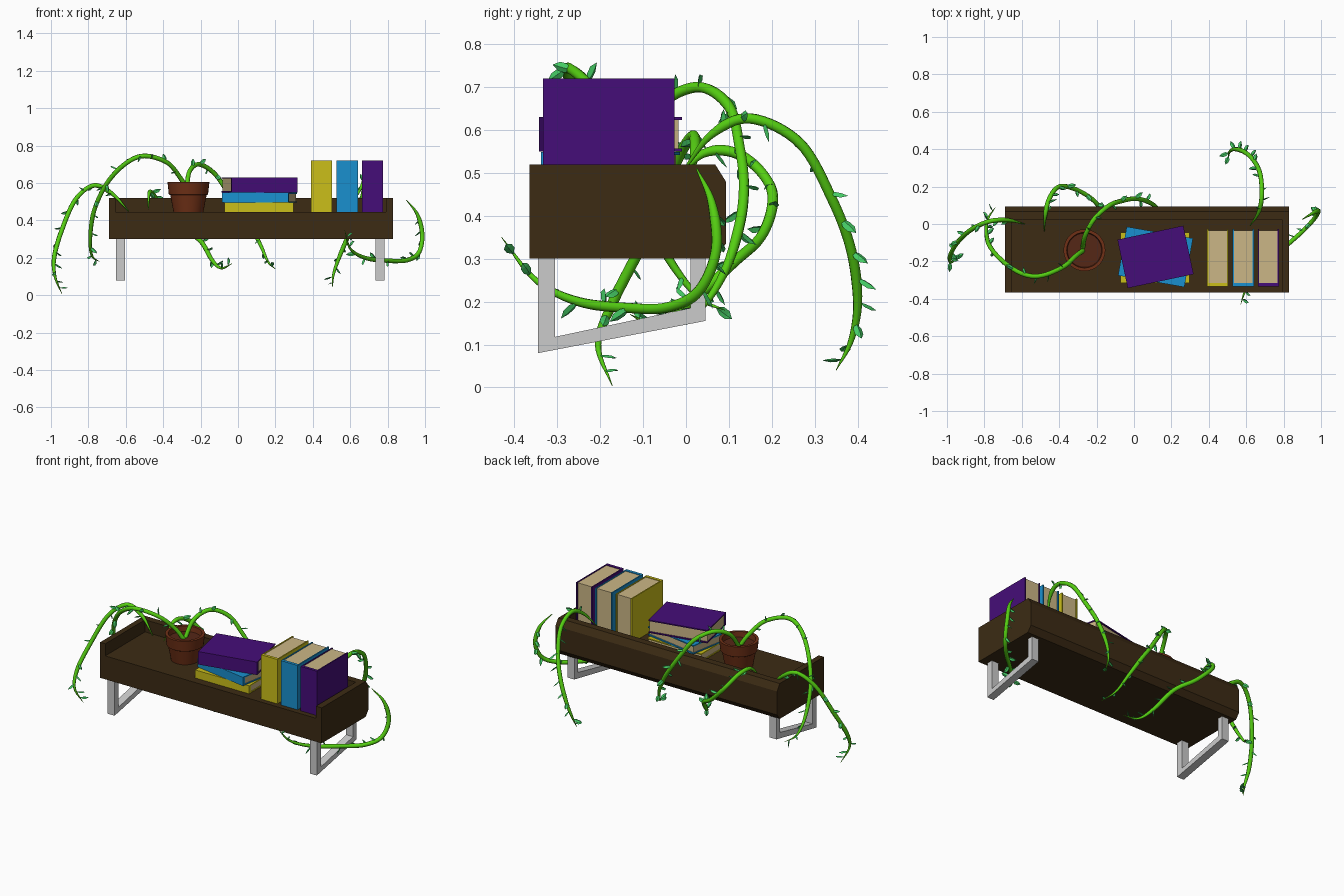
import bpy, bmesh, math, random
from mathutils import Vector, Matrix

if "Cube" in bpy.data.objects:
    bpy.data.objects.remove(bpy.data.objects["Cube"])

random.seed(4)


def mat(name, rgb):
    m = bpy.data.materials.new(name)
    m.diffuse_color = (*rgb, 1)
    m.use_nodes = True
    m.node_tree.nodes["Principled BSDF"].inputs["Base Color"].default_value = m.diffuse_color
    return m


WOOD = mat("dark_wood", (0.045, 0.024, 0.007))
CLAY = mat("clay", (0.16, 0.03, 0.008))
SOIL = mat("soil", (0.09, 0.02, 0.008))
PAPER = mat("paper", (0.60, 0.47, 0.24))
YELLOW = mat("yellow_cover", (0.60, 0.52, 0.01))
BLUE = mat("blue_cover", (0.01, 0.28, 0.62))
PURPLE = mat("purple_cover", (0.06, 0.004, 0.19))
VINE = mat("vine_green", (0.09, 0.62, 0.006))
LEAF = mat("leaf_green", (0.06, 0.60, 0.13))


def finish(name, bm, material=None):
    me = bpy.data.meshes.new(name)
    bmesh.ops.recalc_face_normals(bm, faces=bm.faces)
    bm.to_mesh(me)
    bm.free()
    ob = bpy.data.objects.new(name, me)
    bpy.context.collection.objects.link(ob)
    if material:
        me.materials.append(material)
    return ob


def smooth(ob, angle=40):
    bpy.ops.object.select_all(action='DESELECT')
    ob.select_set(True)
    bpy.context.view_layer.objects.active = ob
    bpy.ops.object.shade_smooth_by_angle(angle=math.radians(angle))


def extrude_x(name, profile, x0, x1, material=None):
    """Extrude a (y, z) outline from x0 to x1."""
    bm = bmesh.new()
    face = bm.faces.new([bm.verts.new((x0, y, z)) for y, z in profile])
    geo = bmesh.ops.extrude_face_region(bm, geom=[face])["geom"]
    for v in geo:
        if isinstance(v, bmesh.types.BMVert):
            v.co.x = x1
    # the start face is kept as the end cap
    return finish(name, bm, material)


def lathe(name, profile, centre, material, steps=32):
    bm = bmesh.new()
    vs = [bm.verts.new((r, 0, z)) for r, z in profile]
    es = [bm.edges.new(p) for p in zip(vs, vs[1:])]
    bmesh.ops.spin(bm, geom=vs + es, axis=(0, 0, 1), cent=(0, 0, 0),
                   steps=steps, angle=2 * math.pi)
    bmesh.ops.remove_doubles(bm, verts=bm.verts, dist=1e-4)
    bmesh.ops.translate(bm, verts=bm.verts, vec=centre)
    ob = finish(name, bm, material)
    smooth(ob)
    return ob


# Shelf: floor with back wall, and two end walls
back = [(0.065, 0.30), (0.093, 0.335), (0.093, 0.48), (0.068, 0.52)]
extrude_x("shelf_floor_and_back",
          [(-0.365, 0.30)] + back + [(0.025, 0.52), (0.025, 0.445), (-0.365, 0.445)],
          -0.655, 0.79, WOOD)
end = [(-0.365, 0.30)] + back + [(-0.365, 0.52)]
extrude_x("left_end_wall", end, -0.69, -0.655, WOOD)
extrude_x("right_end_wall", end, 0.79, 0.83, WOOD)

# Legs: U-shaped frames with a sloping foot bar
leg = [(-0.345, 0.30), (-0.345, 0.08), (0.045, 0.155), (0.045, 0.30),
       (0.01, 0.30), (0.01, 0.185), (-0.305, 0.118), (-0.305, 0.30)]
extrude_x("left_leg_frame", leg, -0.653, -0.605)
extrude_x("right_leg_frame", leg, 0.735, 0.782)

# Plant pot with rim, and soil
pot = (-0.265, -0.14, 0)
lathe("plant_pot", [(0, 0.445), (0.08, 0.445), (0.097, 0.535), (0.105, 0.54),
                    (0.112, 0.605), (0.095, 0.605), (0.09, 0.56)], pot, CLAY)
lathe("pot_soil", [(0, 0.572), (0.093, 0.572)], pot, SOIL)


def book(name, centre, length, depth, thick, material, turn=0, upright=False):
    """Book with its spine to the front: folded cover around a page block."""
    l, d, t, c = length / 2, depth / 2, thick / 2, 0.007
    cover = [(-d, -t), (d, -t), (d, c - t), (0.018 - d, c - t),
             (0.018 - d, t - c), (d, t - c), (d, t), (-d, t)]
    block = [(0.018 - d, c - t), (d - 0.008, c - t), (d - 0.008, t - c), (0.018 - d, t - c)]
    m = Matrix.Translation(centre) @ Matrix.Rotation(math.radians(turn), 4, 'Z')
    if upright:
        m = m @ Matrix.Rotation(math.pi / 2, 4, 'Y')
    for part, prof, h, mt in (("cover", cover, l, material), ("pages", block, l - 0.004, PAPER)):
        ob = extrude_x(f"{name}_{part}", prof, -h, h, mt)
        ob.data.transform(m)


# Stacked and standing books
book("stacked_yellow_book", (0.112, -0.18, 0.47), 0.37, 0.27, 0.05, YELLOW)
book("stacked_blue_book", (0.115, -0.176, 0.522), 0.36, 0.265, 0.054, BLUE, -10)
book("stacked_purple_book", (0.115, -0.176, 0.59), 0.36, 0.265, 0.08, PURPLE, 12)
for nm, x, t, mt in (("yellow", 0.447, 0.112, YELLOW), ("blue", 0.584, 0.115, BLUE),
                     ("purple", 0.718, 0.112, PURPLE)):
    book(f"standing_{nm}_book", (x, -0.18, 0.5825), 0.275, 0.306, t, mt, upright=True)


def spline(pts, n=8):
    """Catmull-Rom samples through the points."""
    p = [Vector(q) for q in pts]
    p = [2 * p[0] - p[1]] + p + [2 * p[-1] - p[-2]]
    out = []
    for a, b, c, d in zip(p, p[1:], p[2:], p[3:]):
        for i in range(n):
            t = i / n
            out.append(0.5 * (2 * b + (c - a) * t + (2 * a - 5 * b + 4 * c - d) * t * t
                              + (3 * b - a - 3 * c + d) * t ** 3))
    return out + [p[-2]]


def vine(name, pts, rooted=False, leaves=13):
    path = spline(pts)
    n = len(path) - 1
    cu = bpy.data.curves.new(name, 'CURVE')
    cu.dimensions = '3D'
    cu.bevel_depth = 0.0125
    cu.bevel_resolution = 2
    cu.use_fill_caps = True
    sp = cu.splines.new('POLY')
    sp.points.add(n)
    for i, q in enumerate(path):
        sp.points[i].co = (*q, 1)
        t = i / n
        tip = min(1, (1 - t) / 0.3) ** 0.7
        root = 1 if rooted else min(1, t / 0.2 + 0.15)
        sp.points[i].radius = max(0.06, tip * root)
    cu.materials.append(VINE)
    ob = bpy.data.objects.new(name, cu)
    bpy.context.collection.objects.link(ob)
    bpy.ops.object.select_all(action='DESELECT')
    ob.select_set(True)
    bpy.context.view_layer.objects.active = ob
    bpy.ops.object.convert(target='MESH')
    smooth(bpy.context.object, 60)

    # Leaves: small pointed blades folded along the middle
    bm = bmesh.new()
    for k in range(leaves):
        i = int(n * (0.16 + 0.8 * k / (leaves - 1)))
        base = path[i]
        tan = (path[min(i + 1, n)] - path[i - 1]).normalized()
        for _ in range(20):
            r = Vector([random.uniform(-1, 1) for _ in range(3)])
            side = (r - tan * r.dot(tan)).normalized()
            ax = (side + 0.6 * tan).normalized()
            size = random.uniform(0.045, 0.06)
            tip = base + ax * size
            if abs(tip.x) < 0.995 and tip.z > 0.005:
                break
        w = ax.cross(tan).normalized()
        up = w.cross(ax)
        b, t = bm.verts.new(base), bm.verts.new(tip)
        mid = [bm.verts.new(base + ax * size * f - up * 0.003) for f in (0.4, 0.7)]
        for s in (-1, 1):
            e = [bm.verts.new(base + ax * size * f + w * s * g + up * 0.003)
                 for f, g in ((0.35, 0.011), (0.68, 0.011))]
            bm.faces.new((b, e[0], mid[0]))
            bm.faces.new((mid[0], e[0], e[1], mid[1]))
            bm.faces.new((mid[1], e[1], t))
    finish(name + "_leaves", bm, LEAF)


# Vines: two from the pot, the others trailing over the shelf
vine("pot_vine_left", [(-0.27, -0.14, 0.56), (-0.31, -0.17, 0.63), (-0.38, -0.23, 0.71),
                       (-0.5, -0.277, 0.745), (-0.6, -0.265, 0.705), (-0.7, -0.2, 0.6),
                       (-0.77, -0.12, 0.45), (-0.79, -0.04, 0.3), (-0.78, 0.03, 0.21),
                       (-0.74, 0.09, 0.18)], True)
vine("pot_vine_back", [(-0.275, -0.13, 0.56), (-0.26, -0.06, 0.66), (-0.21, 0.03, 0.70),
                       (-0.13, 0.1, 0.655), (-0.06, 0.125, 0.56), (0, 0.135, 0.47),
                       (0.06, 0.125, 0.38), (0.12, 0.09, 0.27), (0.16, 0.03, 0.18),
                       (0.2, -0.05, 0.14)], True)
vine("left_end_vine", [(-0.585, 0, 0.45), (-0.67, 0.02, 0.54), (-0.77, 0.015, 0.587),
                       (-0.87, -0.03, 0.51), (-0.945, -0.1, 0.34), (-0.983, -0.17, 0.2),
                       (-0.978, -0.205, 0.1), (-0.94, -0.172, 0.004)])
vine("back_left_vine", [(-0.48, -0.04, 0.46), (-0.475, 0.04, 0.545), (-0.455, 0.13, 0.54),
                        (-0.4, 0.2, 0.46), (-0.3, 0.18, 0.36), (-0.2, 0.11, 0.29),
                        (-0.14, 0.0, 0.19), (-0.09, -0.07, 0.145), (-0.03, -0.13, 0.17)])
vine("right_end_vine", [(0.90, 0.025, 0.51), (0.96, 0.06, 0.43), (0.985, 0.07, 0.32),
                        (0.965, 0.03, 0.225), (0.90, -0.04, 0.187), (0.8, -0.13, 0.185),
                        (0.68, -0.25, 0.2), (0.6, -0.35, 0.25), (0.57, -0.43, 0.35)])
vine("back_right_vine", [(0.62, -0.01, 0.5), (0.665, 0.06, 0.59), (0.683, 0.15, 0.627),
                         (0.675, 0.265, 0.57), (0.64, 0.34, 0.44), (0.59, 0.385, 0.32),
                         (0.54, 0.4, 0.2), (0.51, 0.385, 0.11), (0.505, 0.35, 0.04)])
